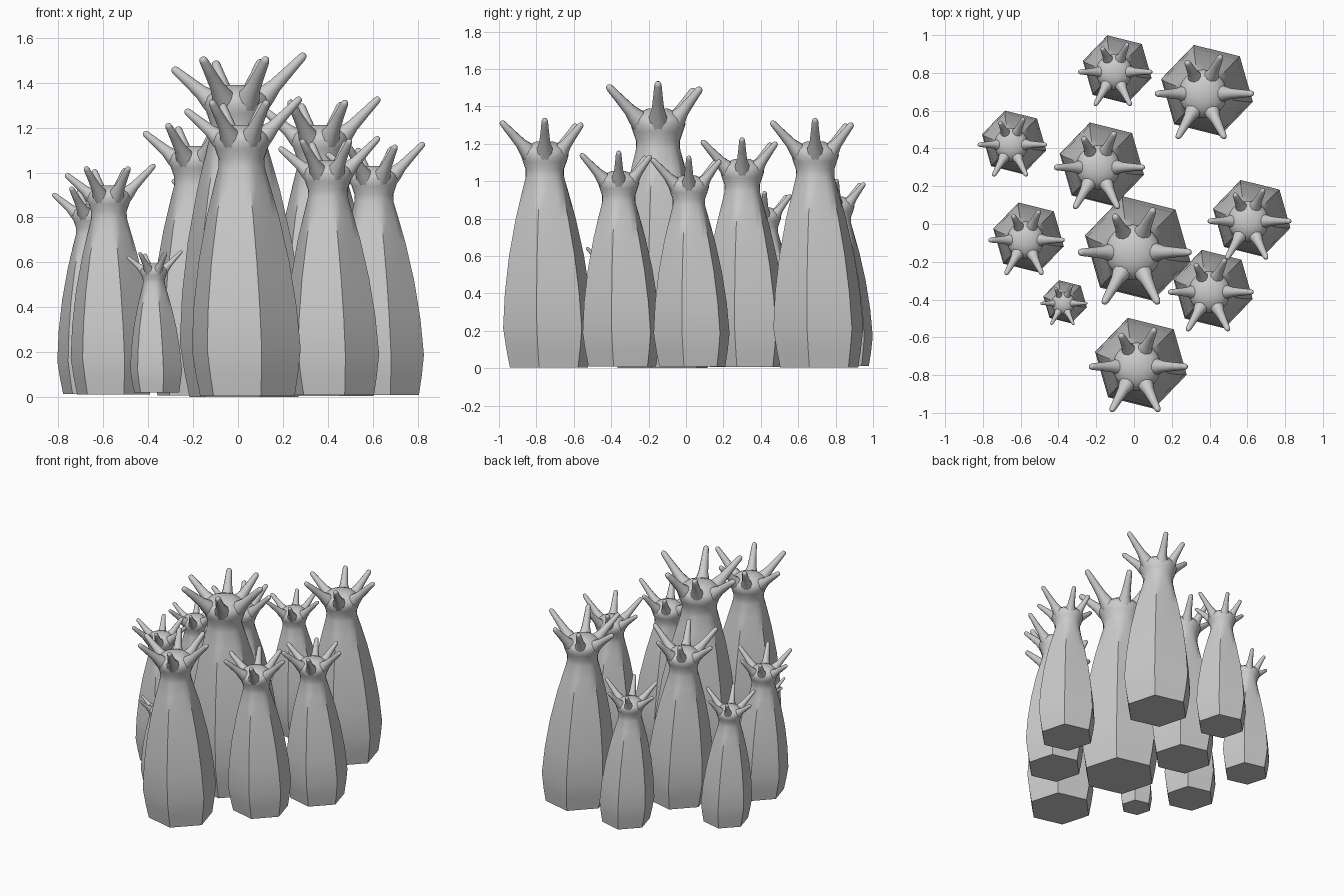
import bpy, bmesh, math
from mathutils import Vector

if "Cube" in bpy.data.objects:
    bpy.data.objects.remove(bpy.data.objects["Cube"])

SIDES = 24
# body profile: height, radius, roundness (0 = hexagon, 1 = circle)
PROFILE = [(0, .217, 0), (.10, .235, 0), (.21, .25, 0), (.40, .236, 0), (.60, .208, 0),
           (.80, .166, .1), (.93, .131, .3), (1.02, .106, .7), (1.06, .103, 1),
           (1.10, .117, 1), (1.135, .128, 1), (1.165, .119, 1), (1.19, .088, 1),
           (1.208, .045, 1)]
# tentacle tips relative to the crown axis
TIPS = [(.265, 0, 1.33), (-.25, 0, 1.275), (.115, -.235, 1.315),
        (-.135, -.235, 1.315), (.095, .20, 1.305), (-.085, .17, 1.30)]
# polyps: x, y of the crown, scale
POLYPS = [(-.005, -.15, 1.15), (.015, -.755, 1), (.365, .69, 1), (-.105, .805, .75),
          (-.65, .42, .70), (-.19, .30, .92), (-.575, -.085, .77), (.605, .015, .845),
          (.40, -.36, .865), (-.375, -.42, .475)]


def skin(bm, rings):
    """Bridge successive rings and cap both ends."""
    rings = [[bm.verts.new(p) for p in r] for r in rings]
    n = len(rings[0])
    for a, b in zip(rings, rings[1:]):
        for i in range(n):
            j = (i + 1) % n
            bm.faces.new((a[i], a[j], b[j], b[i]))
    bm.faces.new(rings[0][::-1])
    bm.faces.new(rings[-1])


def body_ring(z, r, roundness):
    lean = max(0, 1 - z / 1.05)          # the foot sits slightly off the crown axis
    pts = []
    for i in range(SIDES):
        t = math.tau * i / SIDES
        hexa = math.cos(math.pi / 6) / math.cos(t % (math.pi / 3) - math.pi / 6)
        k = r * (hexa + (1 - hexa) * roundness)
        a = t - math.radians(14)
        pts.append(Vector((k * math.cos(a) + .027 * lean, k * math.sin(a) + .022 * lean, z)))
    return pts


def tentacle_rings(tip):
    tip = Vector(tip)
    out = Vector((tip.x, tip.y, 0)).normalized()
    root = out * .06 + Vector((0, 0, 1.115))
    axis = (tip - root).normalized()
    rot = axis.to_track_quat('Z', 'Y')
    rings = []
    for f, r in [(0, .055), (.25, .042), (.42, .029), (.7, .022), (.94, .017), (.98, .013), (1, .005)]:
        c = root.lerp(tip, f)
        rings.append([c + rot @ Vector((r * math.cos(math.tau * i / 10),
                                        r * math.sin(math.tau * i / 10), 0)) for i in range(10)])
    return rings


# one shared polyp mesh: body with domed head and six tentacles
bm = bmesh.new()
skin(bm, [body_ring(*p) for p in PROFILE])
for tip in TIPS:
    skin(bm, tentacle_rings(tip))
bmesh.ops.recalc_face_normals(bm, faces=bm.faces)
mesh = bpy.data.meshes.new("polyp")
bm.to_mesh(mesh)
bm.free()

# cluster of scaled polyps
for i, (x, y, s) in enumerate(POLYPS):
    ob = bpy.data.objects.new(f"polyp_{i + 1}", mesh.copy())
    bpy.context.collection.objects.link(ob)
    ob.location = (x, y, (1.15 - s) * .03)
    ob.scale = (s, s, s)
    bpy.context.view_layer.objects.active = ob
    ob.select_set(True)
    bpy.ops.object.shade_smooth_by_angle(angle=math.radians(40))
    ob.select_set(False)
